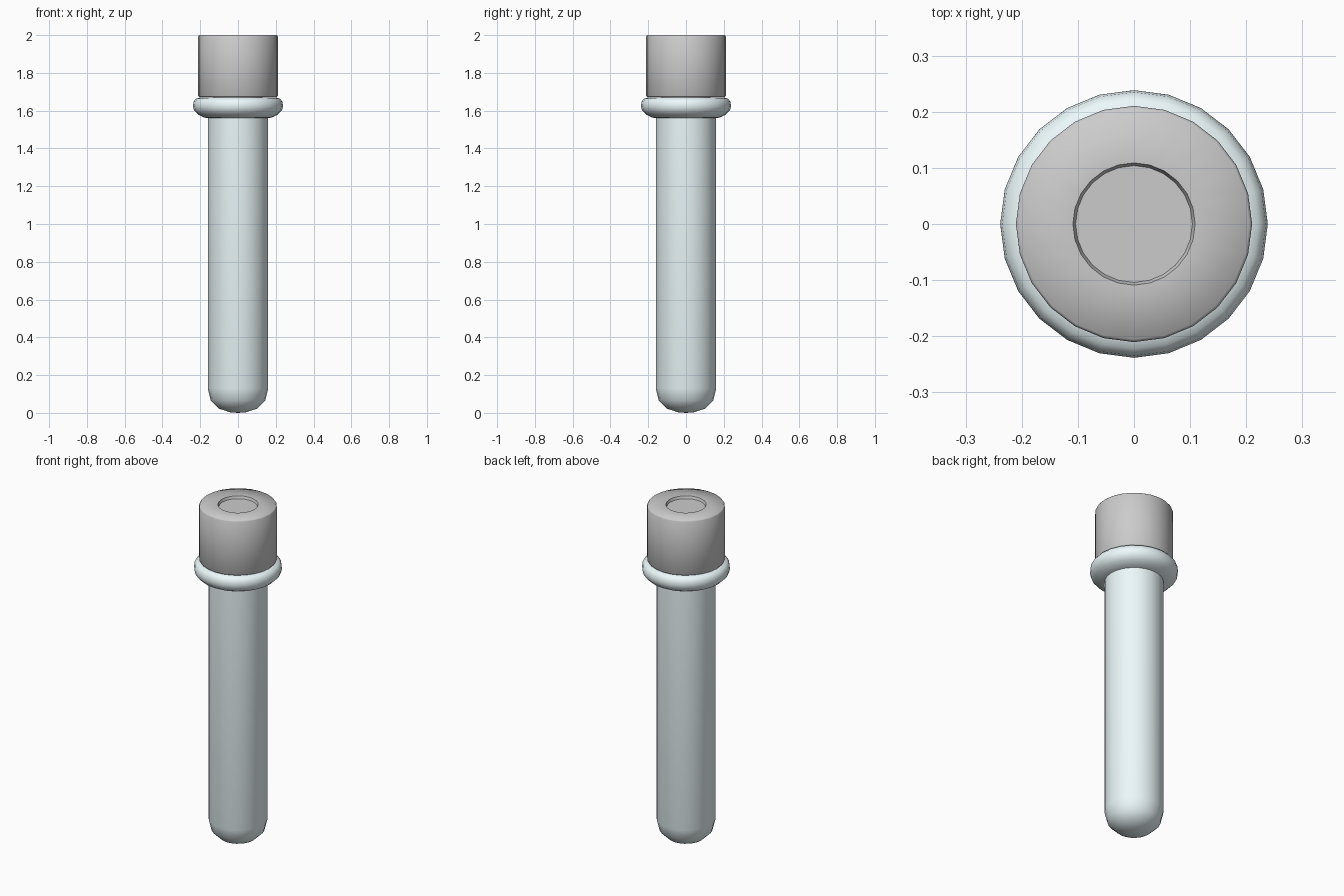
import bpy, bmesh, math

if "Cube" in bpy.data.objects:
    bpy.data.objects.remove(bpy.data.objects["Cube"])

SIDES = 24


def lathe(name, profile, angle, color=None):
    """Revolve (radius, z) points round the z axis; radius 0 makes a pole."""
    bm = bmesh.new()
    rings = []
    for r, z in profile:
        if r == 0:
            rings.append([bm.verts.new((0, 0, z))] * SIDES)
        else:
            rings.append([bm.verts.new((r * math.cos(2 * math.pi * i / SIDES),
                                        r * math.sin(2 * math.pi * i / SIDES), z))
                          for i in range(SIDES)])
    for low, high in zip(rings, rings[1:]):
        for i in range(SIDES):
            j = (i + 1) % SIDES
            bm.faces.new(dict.fromkeys((low[i], low[j], high[j], high[i])))
    bmesh.ops.recalc_face_normals(bm, faces=bm.faces)
    mesh = bpy.data.meshes.new(name)
    bm.to_mesh(mesh)
    bm.free()
    obj = bpy.data.objects.new(name, mesh)
    bpy.context.collection.objects.link(obj)
    if color:
        mat = bpy.data.materials.new(name + "_material")
        mat.diffuse_color = color
        mat.use_nodes = True
        mat.node_tree.nodes["Principled BSDF"].inputs["Base Color"].default_value = mat.diffuse_color
        mesh.materials.append(mat)
    bpy.ops.object.select_all(action='DESELECT')
    obj.select_set(True)
    bpy.context.view_layer.objects.active = obj
    bpy.ops.object.shade_smooth_by_angle(angle=math.radians(angle))
    return obj


# Glass tube: rounded bottom, straight wall, rolled rim
lathe("glass_tube", [
    (0, 0), (0.04, 0.003), (0.10, 0.022), (0.144, 0.065), (0.16, 0.13),
    (0.16, 1.56), (0.183, 1.565), (0.212, 1.58), (0.233, 1.601),
    (0.2385, 1.625), (0.235, 1.648), (0.222, 1.664), (0.20, 1.67),
    (0.13, 1.67)], 60, (0.84, 0.95, 0.97, 1))

# Stopper: plug inside the tube, wide cap, shallow round dimple on top
lathe("stopper", [
    (0, 1.60), (0.13, 1.60), (0.13, 1.672), (0.206, 1.672), (0.2105, 1.679),
    (0.2105, 1.993), (0.206, 2.0), (0.109, 2.0), (0.104, 1.985),
    (0, 1.985)], 60)
